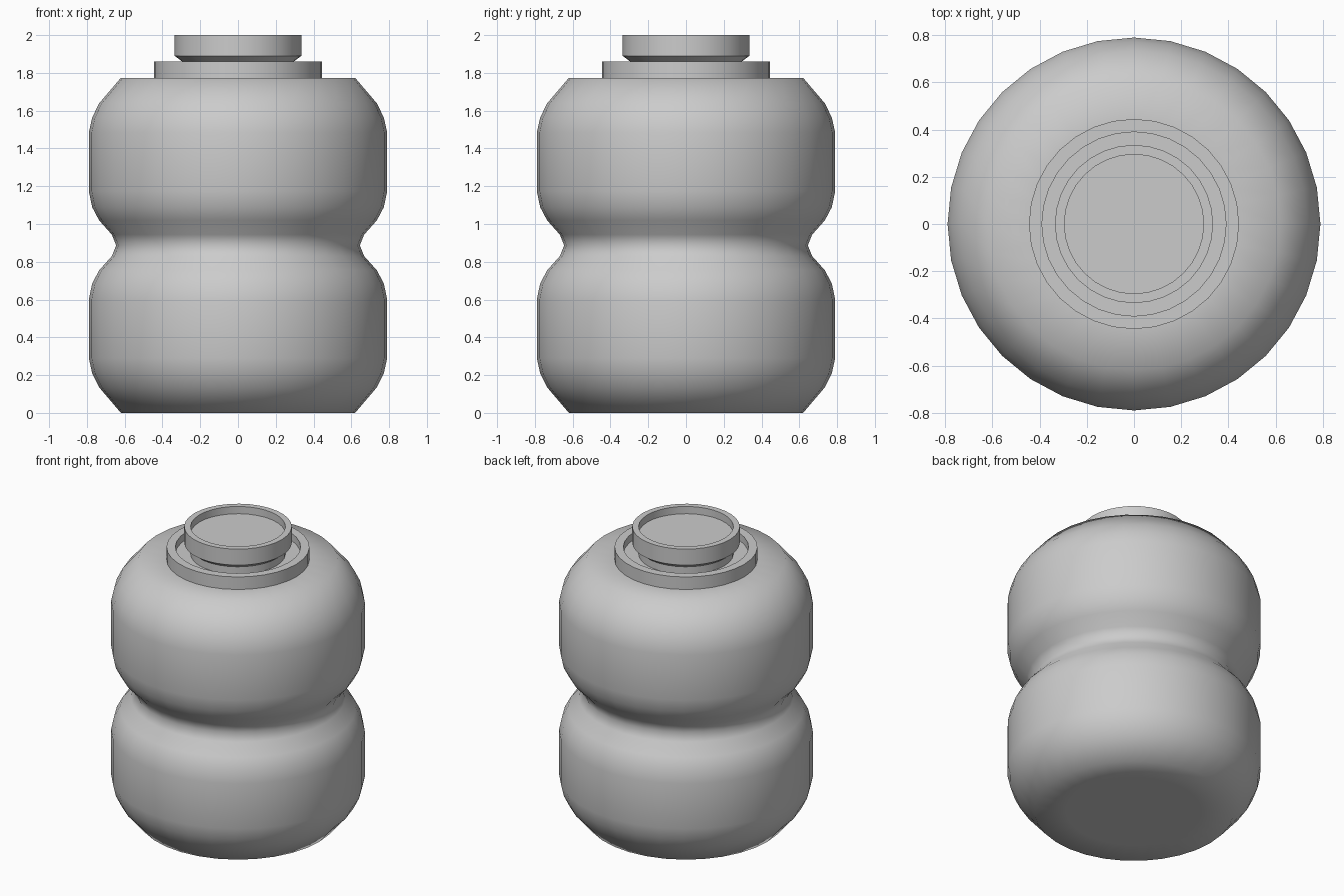
import bpy, bmesh, math

if "Cube" in bpy.data.objects:
    bpy.data.objects.remove(bpy.data.objects["Cube"])

SIDES = 32


def lathe(name, profile, smooth_angle):
    """Revolve (radius, z) points round the z axis; radius 0 makes a pole."""
    bm = bmesh.new()
    rings = []
    for r, z in profile:
        if r == 0:
            rings.append([bm.verts.new((0, 0, z))] * SIDES)
        else:
            rings.append([bm.verts.new((r * math.cos(2 * math.pi * i / SIDES),
                                        r * math.sin(2 * math.pi * i / SIDES), z))
                          for i in range(SIDES)])
    for a, b in zip(rings, rings[1:]):
        for i in range(SIDES):
            j = (i + 1) % SIDES
            corners = dict.fromkeys((a[i], a[j], b[j], b[i]))
            bm.faces.new(list(corners))
    bmesh.ops.recalc_face_normals(bm, faces=bm.faces)
    mesh = bpy.data.meshes.new(name)
    bm.to_mesh(mesh)
    bm.free()
    obj = bpy.data.objects.new(name, mesh)
    bpy.context.collection.objects.link(obj)
    bpy.ops.object.select_all(action='DESELECT')
    obj.select_set(True)
    bpy.context.view_layer.objects.active = obj
    bpy.ops.object.shade_smooth_by_angle(angle=math.radians(smooth_angle))
    return obj


# Body: one bulge, mirrored in height about the waist
waist = 0.887
lower = [(0.62, 0), (0.735, 0.135), (0.772, 0.21), (0.79, 0.29), (0.79, 0.60),
         (0.772, 0.685), (0.735, 0.755), (0.668, 0.83)]
upper = [(r, 2 * waist - z) for r, z in reversed(lower)]
lathe("body", [(0, 0), (0.42, 0)] + lower + [(0.645, waist)] + upper
      + [(0.42, 2 * waist), (0, 2 * waist)], 80)

# Raised collar with a shallow recess
lathe("collar", [(0, 1.76), (0.445, 1.76), (0.445, 1.86), (0.39, 1.86),
                 (0.39, 1.81), (0, 1.81)], 30)

# Neck and dished cap
lathe("cap", [(0, 1.80), (0.295, 1.80), (0.295, 1.86), (0.335, 1.89), (0.335, 2.0),
              (0.295, 2.0), (0.295, 1.95), (0, 1.95)], 30)
